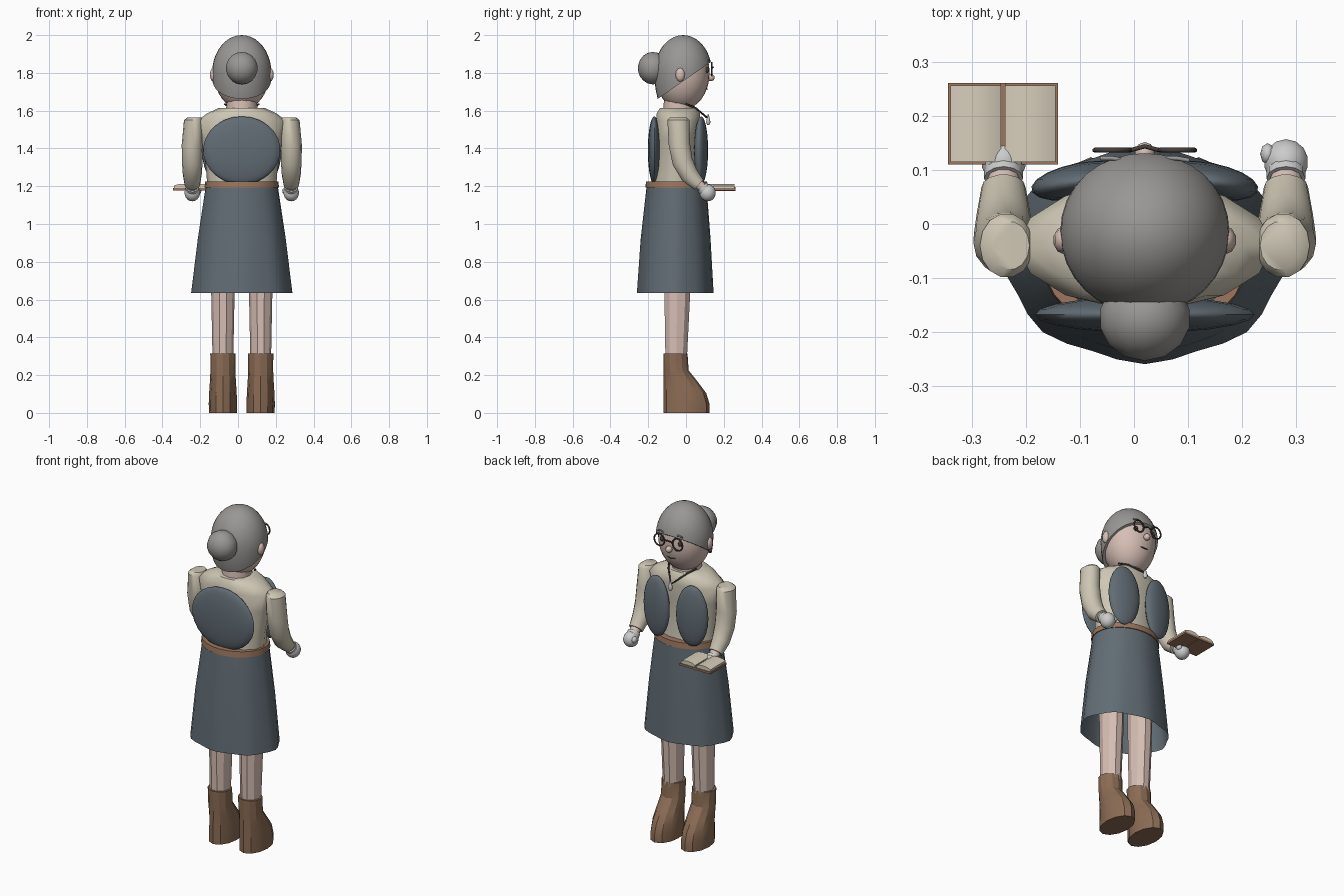
import bpy, bmesh, math
from mathutils import Vector, Matrix

if "Cube" in bpy.data.objects:
    bpy.data.objects.remove(bpy.data.objects["Cube"])

CX = 0.02  # body axis
COL = {"hair": (.32, .31, .30), "skin": (.68, .52, .46), "shirt": (.62, .57, .46),
       "cloth": (.12, .15, .175), "leather": (.26, .15, .09), "dark": (.06, .05, .045),
       "glove": (.68, .68, .67), "paper": (.68, .62, .50), "band": (.33, .18, .11)}
MATS = {}
for k, c in COL.items():
    MATS[k] = bpy.data.materials.new(k)
    MATS[k].diffuse_color = (*c, 1)


def finish(name, bm, mat, smooth=45):
    bmesh.ops.recalc_face_normals(bm, faces=bm.faces)
    me = bpy.data.meshes.new(name)
    bm.to_mesh(me)
    bm.free()
    ob = bpy.data.objects.new(name, me)
    bpy.context.collection.objects.link(ob)
    me.materials.append(MATS[mat])
    if smooth:
        bpy.ops.object.select_all(action='DESELECT')
        ob.select_set(True)
        bpy.context.view_layer.objects.active = ob
        bpy.ops.object.shade_smooth_by_angle(angle=math.radians(smooth))
    return ob


def ball(name, loc, rad, mat, seg=16, rot=None):
    bm = bmesh.new()
    bmesh.ops.create_uvsphere(bm, u_segments=seg, v_segments=max(6, seg * 2 // 3), radius=1)
    m = Matrix.Translation(loc) @ (rot or Matrix()) @ Matrix.Diagonal((*rad, 1))
    bm.transform(m)
    return finish(name, bm, mat, 60)


def box(name, lo, hi, mat):
    bm = bmesh.new()
    bmesh.ops.create_cube(bm, size=1)
    lo, hi = Vector(lo), Vector(hi)
    bm.transform(Matrix.Translation((lo + hi) / 2) @ Matrix.Diagonal((*(hi - lo), 1)))
    return finish(name, bm, mat, 0)


def loft(name, rings, mat, n=12, bottom=True, top=True, smooth=45, wave=None):
    """rings: (x, y, z, rx, ry, tilt about x in degrees)"""
    bm = bmesh.new()
    loops = []
    for i, (x, y, z, rx, ry, tilt) in enumerate(rings):
        R = Matrix.Rotation(math.radians(tilt), 3, 'X')
        loop = []
        for k in range(n):
            a = 2 * math.pi * k / n
            f = wave(a, i) if wave else 1
            loop.append(bm.verts.new(Vector((x, y, z)) + R @ Vector((rx * f * math.cos(a), ry * f * math.sin(a), 0))))
        loops.append(loop)
    for a, b in zip(loops, loops[1:]):
        for k in range(n):
            j = (k + 1) % n
            bm.faces.new((a[k], a[j], b[j], b[k]))
    if bottom:
        bm.faces.new(loops[0])
    if top:
        bm.faces.new(loops[-1])
    return finish(name, bm, mat, smooth)


def wire(name, pts, r, mat, closed=False):
    cu = bpy.data.curves.new(name, 'CURVE')
    cu.dimensions = '3D'
    cu.bevel_depth = r
    cu.bevel_resolution = 1
    cu.use_fill_caps = True
    sp = cu.splines.new('POLY')
    sp.points.add(len(pts) - 1)
    for p, q in zip(sp.points, pts):
        p.co = (*q, 1)
    sp.use_cyclic_u = closed
    cu.materials.append(MATS[mat])
    ob = bpy.data.objects.new(name, cu)
    bpy.context.collection.objects.link(ob)


# head and neck
ball("head", (CX, -.02, 1.80), (.147, .145, .195), "skin", 24)
loft("neck", [(CX, -.04, 1.54, .085, .085, 0), (CX, -.035, 1.68, .08, .08, 0)], "skin", 12)

# hair cap: egg cut along the sloping hairline
bm = bmesh.new()
bmesh.ops.create_uvsphere(bm, u_segments=32, v_segments=20, radius=1)
for v in bm.verts:
    z = v.co.z * .2
    v.co = (CX + v.co.x * .157, -.015 + v.co.y * .153, 1.8 + (z if z > 0 else z * 1.45))
g = bm.verts[:] + bm.edges[:] + bm.faces[:]
cut = bmesh.ops.bisect_plane(bm, geom=g, plane_co=(0, .135, 1.86), plane_no=(0, -.205, .295), clear_inner=True)
bmesh.ops.edgeloop_fill(bm, edges=[e for e in cut["geom_cut"] if isinstance(e, bmesh.types.BMEdge)])
finish("hair_cap", bm, "hair", 50)
ball("hair_bun", (CX, -.175, 1.825), (.086, .08, .086), "hair", 14)

# face
ball("nose", (CX, .132, 1.775), (.019, .02, .019), "skin", 10)
wire("mouth", [(CX + x, .112 - abs(x) * .2, 1.715 + z) for x, z in ((-.025, .003), (0, -.002), (.025, .003))], .003, "dark")
wire("glasses_bridge", [(CX - .027, .137, 1.825), (CX, .144, 1.83), (CX + .027, .137, 1.825)], .004, "dark")
for s, side in ((-1, "left"), (1, "right")):
    x = CX + s * .06
    ball("ear_" + side, (CX + s * .15, -.03, 1.79), (.02, .026, .037), "skin", 10)
    ball("eye_" + side, (x, .11, 1.815), (.013, .012, .016), "dark", 10)
    wire("glasses_rim_" + side, [(x + .033 * math.cos(a * math.pi / 10), .137, 1.82 + .035 * math.sin(a * math.pi / 10))
                                 for a in range(20)], .0045, "dark", True)
    wire("brow_" + side, [(x - .022, .122, 1.862), (x, .122, 1.868), (x + .022, .118, 1.862)], .004, "hair")

# shirt
loft("shirt", [(CX, -.05, 1.17, .18, .135, 0), (CX, -.05, 1.30, .19, .115, 0),
               (CX, -.045, 1.45, .215, .115, 0), (CX, -.04, 1.545, .236, .118, 0),
               (CX, -.04, 1.585, .185, .118, 0), (CX, -.04, 1.615, .12, .10, 0)], "shirt", 14)

# vest panels
ball("vest_back", (CX, -.168, 1.39), (.205, .034, .18), "cloth", 20)
for s, side in ((-1, "left"), (1, "right")):
    ball("vest_front_" + side, (CX + s * .117, .08, 1.39), (.095, .034, .18), "cloth", 18,
         Matrix.Rotation(math.radians(-10 * s), 4, 'Z'))

# belt and skirt
loft("belt", [(CX, -.05, 1.192, .197, .165, 0), (CX, -.05, 1.225, .194, .162, 0)], "band", 24)


def folds(a, i):
    return 1 + .012 * (2 - i) * (math.cos(8 * a) - 1)


loft("skirt", [(CX, -.057, .635, .268, .203, 0), (CX, -.055, .92, .233, .185, 0), (CX, -.05, 1.205, .19, .158, 0)],
     "cloth", 32, bottom=False, wave=folds)

# arms, gloves, legs and boots
for s, side in ((-1, "left"), (1, "right")):
    x = CX + s * .262
    loft("sleeve_" + side, [(x - s * .012, -.04, 1.565, .036, .045, 0), (x - s * .006, -.04, 1.55, .05, .06, 0),
                            (x, -.035, 1.42, .056, .058, 8), (x, -.018, 1.33, .055, .056, 20),
                            (x, .018, 1.26, .05, .05, 40), (x, .068, 1.208, .041, .036, 48)], "shirt", 14)
    loft("wrist_" + side, [(x, .045, 1.232, .03, .028, 48), (x, .095, 1.185, .03, .026, 48)], "skin", 10)
    loft("glove_cuff_" + side, [(x, .084, 1.195, .036, .034, 48), (x, .108, 1.172, .036, .034, 48)], "glove", 12)
    ball("glove_" + side, (x, .115, 1.165), (.042, .043, .045), "glove", 14)
    ball("thumb_" + side, (x - s * .034, .13, 1.175), (.014, .02, .018), "glove", 8)
    lx = CX + s * .10
    loft("leg_" + side, [(lx, -.052, .29, .055, .06, 0), (lx, -.046, .64, .062, .072, 0),
                         (lx, -.046, .95, .066, .075, 0)], "skin", 10, smooth=0)
    loft("boot_" + side, [(lx, .002, 0, .074, .122, 0), (lx, .002, .05, .075, .122, 0),
                          (lx, -.006, .105, .073, .113, 0), (lx, -.028, .165, .069, .09, 0),
                          (lx, -.052, .225, .066, .066, 0), (lx, -.056, .315, .067, .064, 0)],
         "leather", 12, smooth=25)

# necklace with drop pendant
wire("necklace", [(CX - .09, .0, 1.635), (CX - .06, .05, 1.615), (CX, .115, 1.56),
                  (CX + .06, .05, 1.615), (CX + .09, .0, 1.635)], .005, "dark")
loft("pendant", [(CX, .118, 1.525, .006, .006, 0), (CX, .118, 1.538, .015, .012, 0),
                 (CX, .118, 1.555, .011, .009, 0), (CX, .118, 1.58, .003, .003, 0)], "glove", 10)

# open book
BX = -.243
for s, side in ((-1, "left"), (1, "right")):
    xs = sorted((BX + s * .003, BX + s * .102))
    box("book_cover_" + side, (xs[0], .11, 1.178), (xs[1], .262, 1.19), "band")
    bm = bmesh.new()
    prof = [(.004, 1.188), (.004, 1.201), (.025, 1.211), (.055, 1.213), (.08, 1.209), (.097, 1.202), (.097, 1.188)]
    f = bm.faces.new([bm.verts.new((BX + s * px, .115, pz)) for px, pz in prof])
    ext = bmesh.ops.extrude_face_region(bm, geom=[f])
    bmesh.ops.translate(bm, vec=(0, .142, 0), verts=[v for v in ext["geom"] if isinstance(v, bmesh.types.BMVert)])
    finish("book_pages_" + side, bm, "paper", 40)
box("book_spine", (BX - .005, .11, 1.176), (BX + .005, .262, 1.196), "band")

for m in bpy.data.materials:
    if m.users and not m.is_grease_pencil:
        m.use_nodes = True
        m.node_tree.nodes["Principled BSDF"].inputs["Base Color"].default_value = m.diffuse_color
